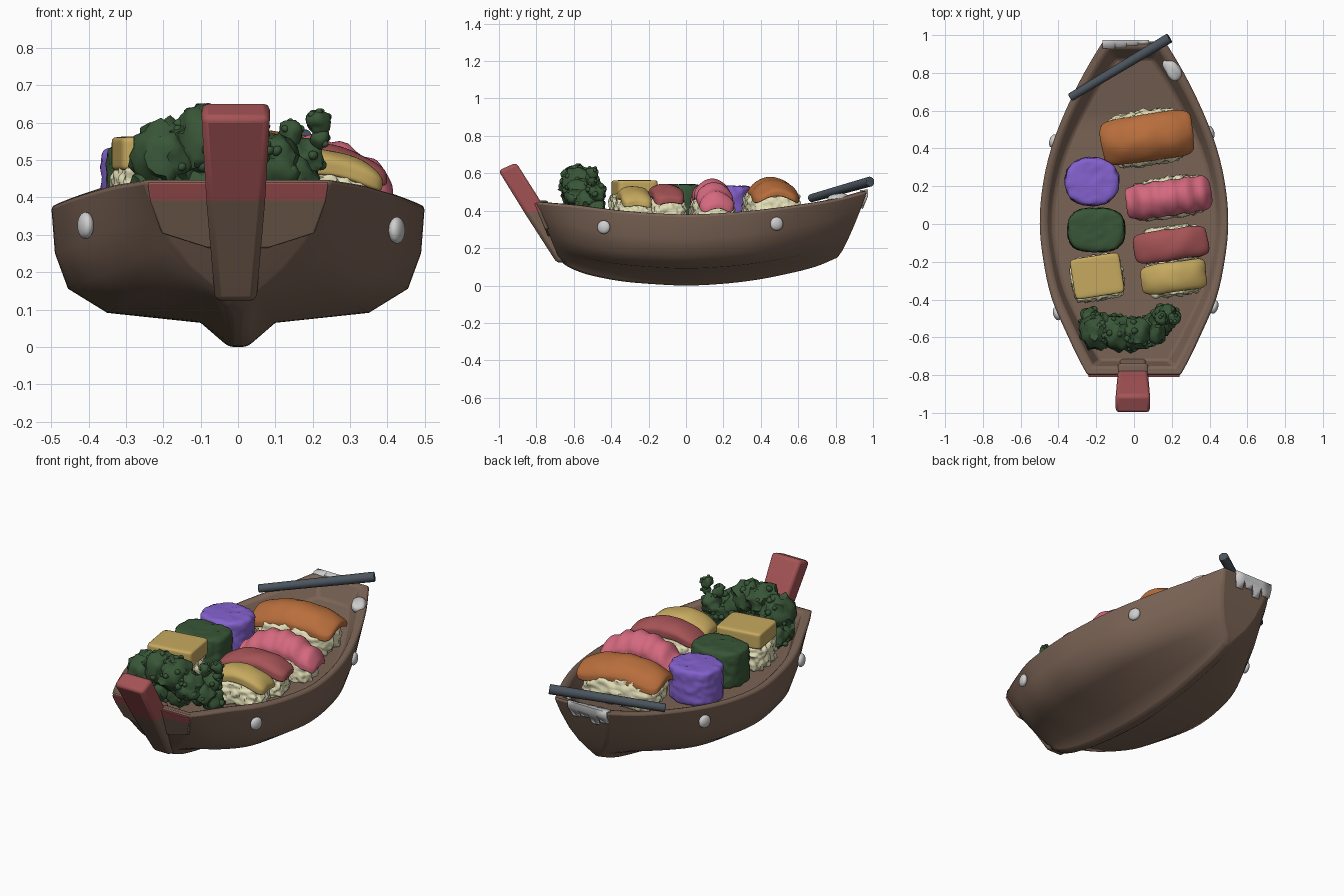
import bpy, bmesh, math, random
from mathutils import Vector, Matrix, noise

if "Cube" in bpy.data.objects:
    bpy.data.objects.remove(bpy.data.objects["Cube"])

random.seed(4)

def mat(name, r, g, b):
    m = bpy.data.materials.new(name)
    m.diffuse_color = (r, g, b, 1)
    m.use_nodes = True
    m.node_tree.nodes["Principled BSDF"].inputs["Base Color"].default_value = m.diffuse_color
    return m

WOOD = mat("brown wood", .195, .125, .09)
RED = mat("dull red", .38, .088, .093)
ORANGE = mat("orange", .48, .155, .045)
PINK = mat("pink", .66, .14, .21)
YELLOW = mat("yellow", .57, .40, .115)
GREEN = mat("dark green", .04, .092, .038)
PURPLE = mat("purple", .23, .12, .62)
RICE = mat("rice cream", .76, .73, .47)
WHITE = mat("pale grey", .62, .62, .62)
SLATE = mat("slate", .07, .088, .11)

def finish(name, bm, mats, bevel=0, angle=40):
    bmesh.ops.recalc_face_normals(bm, faces=bm.faces)
    me = bpy.data.meshes.new(name)
    bm.to_mesh(me)
    bm.free()
    for m in mats:
        me.materials.append(m)
    ob = bpy.data.objects.new(name, me)
    bpy.context.collection.objects.link(ob)
    bpy.ops.object.select_all(action='DESELECT')
    ob.select_set(True)
    bpy.context.view_layer.objects.active = ob
    bpy.ops.object.shade_smooth_by_angle(angle=math.radians(angle))
    if bevel:
        mod = ob.modifiers.new("soft edges", 'BEVEL')
        mod.width, mod.segments = bevel, 2
        mod.limit_method, mod.angle_limit = 'ANGLE', math.radians(40)
    return ob

def pillow(name, pos, half, deg, m, plan=4, side=4, lump=0, freq=20, drop=(0, 0), ripple=0, cuts=15):
    """Rounded block, optionally lumpy, drooping at the ends, or rippled."""
    bm = bmesh.new()
    bmesh.ops.create_cube(bm, size=2)
    bmesh.ops.subdivide_edges(bm, edges=bm.edges[:], cuts=cuts, use_grid_fill=True)
    for v in bm.verts:
        x, y, z = v.co
        h = (abs(x) ** plan + abs(y) ** plan) ** (1 / plan)
        u = v.co / (h ** side + abs(z) ** side) ** (1 / side)
        p = Vector((u.x * half[0], u.y * half[1], u.z * half[2]))
        wave = ripple * math.sin(u.x * 17)
        p.y *= 1 + wave * 5
        p.z += wave - drop[0] * u.x ** 2 - drop[1] * u.y ** 2
        if lump:
            p += u.normalized() * lump * noise.noise(p * freq + Vector(pos) * 9)
        v.co = p
    bm.transform(Matrix.Translation(pos) @ Matrix.Rotation(math.radians(deg), 4, 'Z'))
    return finish(name, bm, [m], angle=60)

# Hull: rim y, keel y, half width, rim z, keel z, how V-shaped
STATIONS = [(-.805, -.675, .25, .447, .135, 1), (-.72, -.63, .295, .44, .10, .6),
            (-.6, -.53, .35, .43, .06, .2), (-.4, -.36, .435, .405, .025, 0),
            (-.2, -.18, .48, .388, .008, 0), (0, 0, .5, .38, 0, 0),
            (.2, .18, .485, .388, .008, 0), (.4, .36, .44, .405, .028, 0),
            (.6, .53, .365, .43, .06, .2), (.8, .69, .268, .462, .10, .5),
            (.97, .81, .168, .505, .15, .85)]
MID = [(.05, 0), (.2, .17), (.7, .24), (.91, .41), (.98, .66), (1, 1)]
END = [(.12, 0), (.24, .08), (.48, .26), (.7, .48), (.88, .75), (1, 1)]

def station(t):
    i = min(int(t), len(STATIONS) - 2)
    f = t - i
    a, b, c, d = (STATIONS[max(0, min(len(STATIONS) - 1, i + k))] for k in (-1, 0, 1, 2))
    return [q + .5 * f * (r - p + f * (2 * p - 5 * q + 4 * r - s + f * (3 * (q - r) + s - p)))
            for p, q, r, s in zip(a, b, c, d)]

bm = bmesh.new()
rings = []
for k in range(41):
    ry, ky, w, rz, kz, e = station(k / 4)
    side = []
    for (mx, mz), (ex, ez) in zip(MID, END):
        fx, fz = mx + (ex - mx) * e, mz + (ez - mz) * e
        rake = fz ** .8 if ry > 0 else fz
        side.append((fx * w, ky + (ry - ky) * rake, kz + (rz - kz) * fz))
    inner = -.755 + (ry + .805) * (1.685 / 1.775)
    floor = -.725 + (ry + .805) * (1.60 / 1.775)
    side.append((w - .035, inner, rz))
    side.append((w - .07, floor, .335 + .07 * max(0, (ry - .6) / .4)))
    ring = [bm.verts.new(p) for p in side]
    ring += [bm.verts.new((-x, y, z)) for x, y, z in reversed(side)]
    rings.append(ring)
n = len(rings[0])
for a, b in zip(rings, rings[1:]):
    for i in range(n):
        bm.faces.new((a[i], a[(i + 1) % n], b[(i + 1) % n], b[i]))
for r in (rings[0], rings[-1]):
    for i in range(5):                             # outer end
        bm.faces.new((r[i], r[i + 1], r[-i - 2], r[-i - 1]))
    bm.faces.new((r[5], r[6], r[-7], r[-6]))       # end rim
    bm.faces.new((r[6], r[7], r[-8], r[-7]))       # inner end wall
finish("hull", bm, [WOOD], .014)

# Stern panel and post, painted red above one height
def painted_loft(name, rows, bevel, split=.392, shift=0):
    """Rows of (z front, y front, z back, y back, half width)."""
    bm = bmesh.new()
    prev = None
    for zf, yf, zb, yb, w in rows:
        ring = [bm.verts.new((x + shift, y, z)) for x, y, z in
                ((-w, yf, zf), (w, yf, zf), (w, yb, zb), (-w, yb, zb))]
        if prev:
            for i in range(4):
                j = (i + 1) % 4
                bm.faces.new((prev[i], prev[j], ring[j], ring[i]))
        else:
            bm.faces.new(ring)
        prev = ring
    bm.faces.new(prev)
    bmesh.ops.bisect_plane(bm, geom=bm.verts[:] + bm.edges[:] + bm.faces[:],
                           plane_co=(0, 0, split), plane_no=(0, 0, 1))
    for f in bm.faces:
        f.material_index = int(f.calc_center_median().z > split)
    finish(name, bm, [WOOD, RED], bevel)

def stern_y(z):
    return -.675 - .4167 * (z - .135)

painted_loft("stern_panel", [(z, stern_y(z) - .01, z, stern_y(z) + .012, w)
                             for z, w in ((.265, .08), (.305, .205), (.39, .235), (.44, .242))], .004)
painted_loft("stern_post", [(.12, -.69, .13, -.62, .055), (.38, -.858, .40, -.745, .078),
                            (.615, -1.003, .657, -.908, .092)], .018, shift=-.006)
# Raised seat on the stern rim behind the post
pillow("post_seat", (-.006, -.768, .432), (.08, .032, .022), 0, WOOD, 6, 5, cuts=7)

# Studs on the hull sides, and a larger patch near the bow
for x, y, z in ((.425, -.44, .312), (.405, .485, .33), (-.408, -.475, .325), (-.428, .44, .325)):
    pillow("side_stud", (x, y, z), (.02, .036, .036), math.copysign(18, x * y), WHITE, 2, 2, cuts=7)
pillow("bow_patch", (.203, .815, .462), (.038, .062, .03), 35, WHITE, 2.3, 2.3, .01, cuts=7)

# Torn wrap folded over the bow rim
bm = bmesh.new()
for x0, x1, tip, back in ((-.168, -.10, .435, .928), (-.10, -.04, .41, .935),
                          (-.04, .02, .44, .942), (.02, .08, .425, .95)):
    path = ((back, .485), (back + .003, .511), (.974, .513), (.974, .48), (.978 - (.5 - tip) * .36, tip))
    rows = [(bm.verts.new((x0, y, z)), bm.verts.new((x1 - (.02 if i == 4 else 0), y, z)))
            for i, (y, z) in enumerate(path)]
    for a, b in zip(rows, rows[1:]):
        bm.faces.new((a[0], a[1], b[1], b[0]))
bmesh.ops.remove_doubles(bm, verts=bm.verts, dist=.001)
wrap = finish("bow_wrap", bm, [WHITE])
wrap.modifiers.new("thickness", 'SOLIDIFY').thickness = .012

# Stick resting across the bow
a, b = Vector((-.338, .67, .467)), Vector((.188, .985, .556))
bm = bmesh.new()
bmesh.ops.create_cone(bm, cap_ends=True, segments=16, radius1=.022, radius2=.027, depth=(b - a).length)
bm.transform(Matrix.Translation((a + b) / 2) @ (b - a).to_track_quat('Z', 'Y').to_matrix().to_4x4())
finish("stick", bm, [SLATE], .004)

# Topped rice pieces: name, colour, centre, half sizes, top z, droop, ripple, rice overhang
for name, m, x, y, hx, hy, top, drop, ripple, over in (
        ("orange", ORANGE, .07, .457, .245, .124, .577, (.055, .06), 0, .018),
        ("pink", PINK, .182, .138, .228, .094, .562, (.10, .055), .008, .013),
        ("red", RED, .195, -.11, .197, .083, .542, (.055, .02), 0, .014),
        ("yellow", YELLOW, .21, -.28, .174, .08, .53, (.06, .02), 0, .018)):
    pillow(name + "_topping", (x, y, top - .03), (hx, hy, .032), 8, m, 6, 4,
           .006, 12, drop, ripple, 19)
    low = .06 if ripple else .045
    pillow(name + "_rice", (x, y, (top - low + .33) / 2), (hx * .86, hy + over, (top - low - .33) / 2),
           8, RICE, 4, 3, .022, 42, (drop[0] * .6, .015), cuts=19)

# Block piece with a flat slab on rice
pillow("slab_topping", (-.195, -.275, .517), (.132, .108, .046), 9, YELLOW, 12, 12)
pillow("slab_rice", (-.195, -.285, .41), (.132, .115, .085), 9, RICE, 5, 5, .022, 42, cuts=19)

# Wrapped rolls
pillow("green_roll", (-.2, -.032, .435), (.152, .116, .105), 0, GREEN, 2.8, 10, .008, 34)
pillow("purple_roll", (-.223, .224, .43), (.143, .128, .102), 0, PURPLE, 2.2, 10, .008, 34)

# Leafy garnish: large lumps with small random buds
bm = bmesh.new()
def lump(x, y, z, r, sub=2):
    made = bmesh.ops.create_icosphere(bm, subdivisions=sub, radius=r)["verts"]
    for v in made:
        p = v.co + Vector((x, y, z))
        v.co = p + v.co * .4 * noise.noise(p * 30)

BLOBS = ((-.2, -.57, .41, .08), (-.19, -.57, .51, .095), (-.09, -.58, .55, .09), (.0, -.58, .54, .09),
         (-.1, -.56, .42, .08), (.08, -.57, .49, .08), (.14, -.52, .45, .07), (.17, -.48, .5, .055),
         (.02, -.56, .42, .07), (.17, -.48, .4, .06), (.22, -.5, .56, .026), (.215, -.5, .6, .034),
         (.14, -.5, .57, .035), (-.23, -.5, .4, .06))
for blob in BLOBS:
    lump(*blob, sub=3)
for x, y, z, r in BLOBS:
    for _ in range(int(r * 170)):
        d = Vector((random.gauss(0, 1), random.gauss(0, 1), random.gauss(.3, 1))).normalized() * r * .96
        lump(x + d.x, y + d.y, z + d.z, random.uniform(.009, .019) if r > .04 else .01)
finish("leafy_garnish", bm, [GREEN], angle=60)
